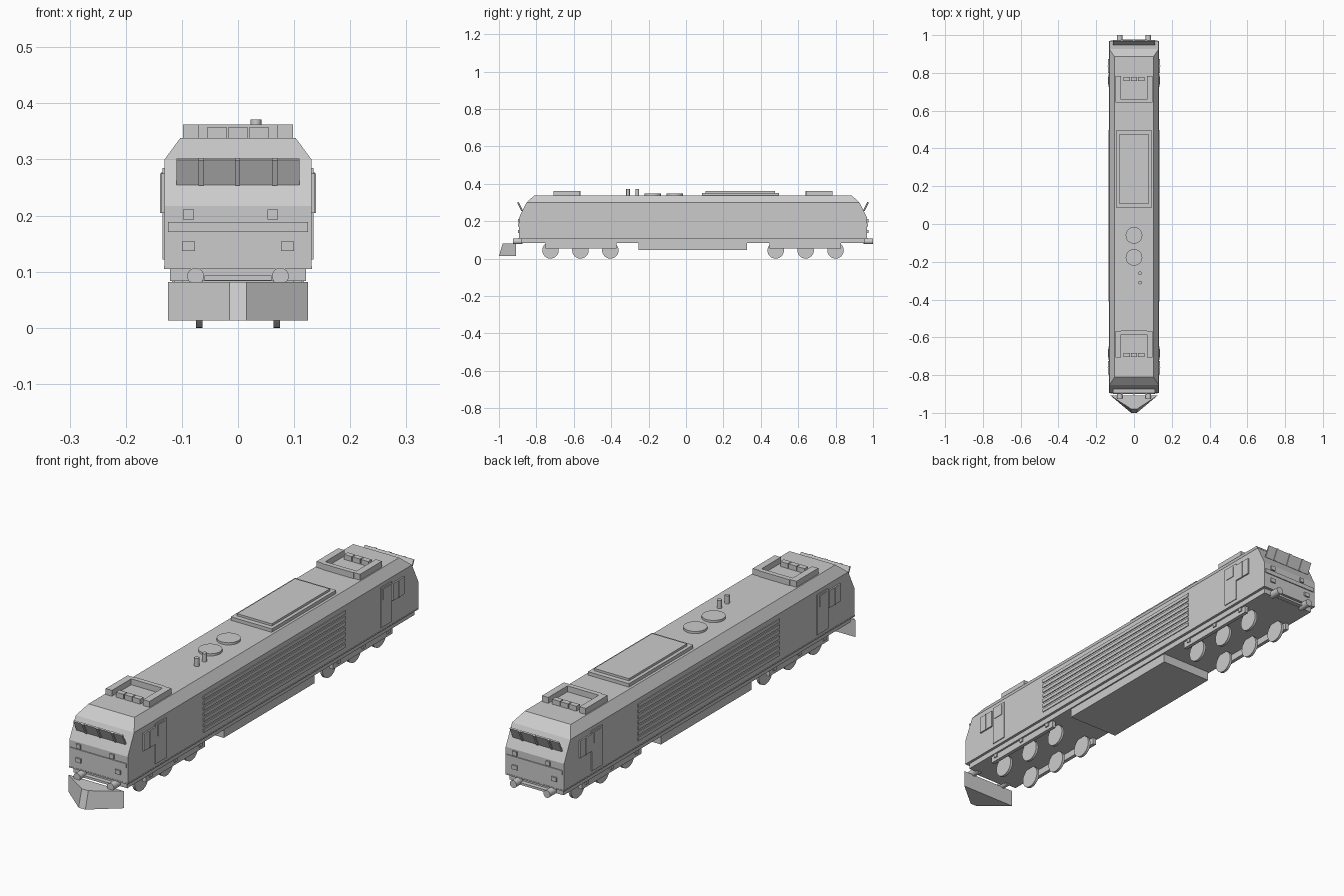
import bpy, bmesh, math
from mathutils import Matrix

if "Cube" in bpy.data.objects:
    bpy.data.objects.remove(bpy.data.objects["Cube"])

grey = bpy.data.materials.new("body grey")
grey.diffuse_color = (0.6, 0.6, 0.6, 1)
grey.use_nodes = True
grey.node_tree.nodes["Principled BSDF"].inputs["Base Color"].default_value = grey.diffuse_color
CY = 0.0375          # centre of the locomotive body along y
ROOF = 0.338


def finish(name, bm):
    bmesh.ops.recalc_face_normals(bm, faces=bm.faces)
    me = bpy.data.meshes.new(name)
    bm.to_mesh(me)
    bm.free()
    me.materials.append(grey)
    ob = bpy.data.objects.new(name, me)
    bpy.context.collection.objects.link(ob)
    return ob


def box(name, x, y, z, pitch=0.0):
    """Box from (min, max) pairs, optionally pitched about its centre."""
    bm = bmesh.new()
    bmesh.ops.create_cube(bm, size=1)
    size = [abs(b - a) for a, b in (x, y, z)]
    mid = [(a + b) / 2 for a, b in (x, y, z)]
    bm.transform(Matrix.Translation(mid) @ Matrix.Rotation(pitch, 4, 'X')
                 @ Matrix.Diagonal((*size, 1)))
    return finish(name, bm)


def cyl(name, centre, r, depth, axis='Z', sides=32):
    bm = bmesh.new()
    bmesh.ops.create_cone(bm, cap_ends=True, segments=sides,
                          radius1=r, radius2=r, depth=depth)
    rot = {'Z': Matrix(), 'X': Matrix.Rotation(math.pi / 2, 4, 'Y'),
           'Y': Matrix.Rotation(math.pi / 2, 4, 'X')}[axis]
    bm.transform(Matrix.Translation(centre) @ rot)
    for f in bm.faces:
        f.smooth = len(f.verts) == 4
    ob = finish(name, bm)
    for e in ob.data.edges:
        a, b = (ob.data.vertices[i].co for i in e.vertices)
        e.use_edge_sharp = abs((a - b).length - depth) > 1e-5
    return ob


def loft(name, rings):
    """Skin a stack of equal rings and cap both ends."""
    bm = bmesh.new()
    loops = [[bm.verts.new(p) for p in r] for r in rings]
    n = len(loops[0])
    for lo, hi in zip(loops, loops[1:]):
        for i in range(n):
            j = (i + 1) % n
            bm.faces.new((lo[i], lo[j], hi[j], hi[i]))
    bm.faces.new(loops[0])
    bm.faces.new(loops[-1])
    return finish(name, bm)


# Body shell: sloped ends and chamfered shoulders
rings = []
for z, w, l in ((0.107, 0.131, 0.931), (0.217, 0.131, 0.931),
                (0.30, 0.131, 0.89), (ROOF, 0.103, 0.848)):
    rings.append([(-w, CY - l, z), (w, CY - l, z), (w, CY + l, z), (-w, CY + l, z)])
loft("body", rings)
box("body_sill", (-0.132, 0.132), (CY - 0.932, CY + 0.932), (0.105, 0.11))
box("underframe", (-0.121, 0.121), (CY - 0.92, CY + 0.92), (0.083, 0.107))
box("fuel_tank", (-0.115, 0.115), (-0.255, 0.325), (0.046, 0.085))

# Details repeated at both cab ends
for s in (-1, 1):
    def yy(a, b):
        return (CY + s * a, CY + s * b)
    tilt = -s * math.atan2(0.0215, 0.044)
    box("windscreen", (-0.11, 0.11), yy(0.920, 0.926), (0.2535, 0.3025), tilt)
    for x in (-0.0655, -0.001, 0.0655):
        box("windscreen_pillar", (x - 0.0045, x + 0.0045), yy(0.9205, 0.9295),
            (0.253, 0.303), tilt)
    box("end_band", (-0.125, 0.125), yy(0.929, 0.935), (0.171, 0.189))
    box("coupling_beam", (-0.06, 0.06), yy(0.91, 0.938), (0.084, 0.093))
    for x0, x1 in ((-0.098, -0.078), (0.053, 0.071)):
        a, b = (x0, x1) if s < 0 else (-x1, -x0)
        box("upper_lamp", (a, b), yy(0.925, 0.937), (0.193, 0.211))
    for x in (-0.0885, 0.0885):
        box("lower_lamp", (x - 0.0115, x + 0.0115), yy(0.925, 0.937), (0.137, 0.154))
    for x in (-0.0755, 0.0755):
        cyl("buffer", (x, CY + s * 0.937, 0.092), 0.015, 0.051, 'Y', 24)

    # Roof equipment tray: rails, cross bar and three vents
    for m in (-1, 1):
        box("roof_rail", (m * 0.098, m * 0.07), yy(0.605, 0.745), (ROOF - 0.003, 0.362))
    box("roof_cross_bar", (-0.07, 0.07), yy(0.602, 0.622), (ROOF - 0.003, 0.362))
    for x in (-0.0375, 0, 0.0375):
        box("roof_vent", (x - 0.017, x + 0.017), yy(0.72, 0.742), (ROOF - 0.003, 0.358))

    # Bogie: side frames, wheels and axle boxes
    for m in (-1, 1):
        box("bogie_frame", (m * 0.098, m * 0.113), yy(0.41, 0.79), (0.055, 0.084))
        for d in (0.442, 0.602, 0.762):
            y = CY + s * d
            cyl("wheel", (m * 0.069, y, 0.044), 0.044, 0.011, 'X')
            box("axle_box", (m * 0.11, m * 0.118), (y - 0.008, y + 0.008), (0.068, 0.084))

        # Cab side door and window
        box("cab_door", (m * 0.128, m * 0.1345), yy(0.687, 0.757), (0.122, 0.285))
        box("cab_door_window", (m * 0.13, m * 0.137), yy(0.70, 0.744), (0.232, 0.277))
        box("cab_window", (m * 0.128, m * 0.137), yy(0.762, 0.835), (0.205, 0.275))
        box("cab_window_divider", (m * 0.13, m * 0.139), yy(0.796, 0.801), (0.205, 0.275))

# Side louvres
for m in (-1, 1):
    for i in range(7):
        z = 0.138 + i * 0.0225
        box("louvre", (m * 0.129, m * 0.1345), (-0.41, 0.497), (z - 0.007, z + 0.007))

# Roof hatch, fans and exhausts
box("roof_hatch_base", (-0.092, 0.092), (0.085, 0.497), (ROOF - 0.003, 0.352))
box("roof_hatch_lid", (-0.078, 0.078), (0.105, 0.477), (0.35, 0.361))
for y in (-0.06, -0.177):
    cyl("roof_fan", (0, y, 0.342), 0.044, 0.01)
for y in (-0.26, -0.31):
    cyl("exhaust", (0.032, y, 0.353), 0.0095, 0.036, 'Z', 16)

# Wedge plough at the front
loft("plough", [[(-0.125, -0.908, z), (-0.015, tip, z), (0.015, tip, z), (0.125, -0.908, z)]
                for z, tip in ((0.013, -1.0), (0.082, -0.98))])
